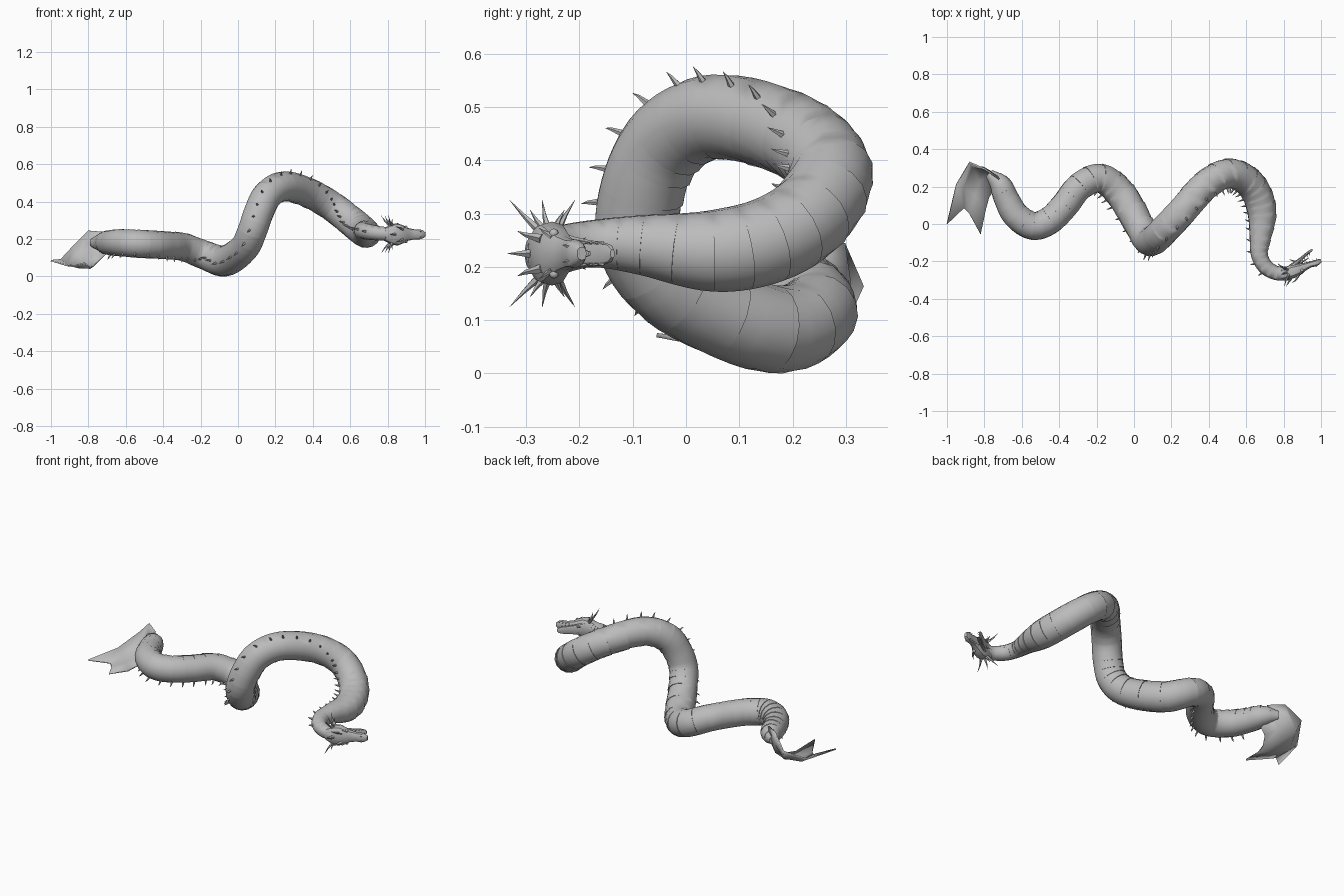
import bpy, bmesh, math
from mathutils import Vector

cube = bpy.data.objects.get("Cube")
if cube:
    bpy.data.objects.remove(cube)

grey = bpy.data.materials.new("plain_grey")
grey.use_nodes = True
TONE = (0.5, 0.5, 0.5, 1)
grey.diffuse_color = TONE
grey.node_tree.nodes["Principled BSDF"].inputs["Base Color"].default_value = TONE


def finish(bm, name, angle=40):
    """Turn a bmesh into a shaded object."""
    bmesh.ops.recalc_face_normals(bm, faces=bm.faces)
    mesh = bpy.data.meshes.new(name)
    bm.to_mesh(mesh)
    bm.free()
    mesh.materials.append(grey)
    obj = bpy.data.objects.new(name, mesh)
    bpy.context.collection.objects.link(obj)
    bpy.ops.object.select_all(action="DESELECT")
    obj.select_set(True)
    bpy.context.view_layer.objects.active = obj
    bpy.ops.object.shade_smooth_by_angle(angle=math.radians(angle))
    return obj


def loft(bm, rings):
    """Skin a run of closed rings and cap both ends."""
    rows = [[bm.verts.new(p) for p in ring] for ring in rings]
    n = len(rows[0])
    for a, b in zip(rows, rows[1:]):
        for i in range(n):
            j = (i + 1) % n
            bm.faces.new((a[i], a[j], b[j], b[i]))
    bm.faces.new(rows[0])
    bm.faces.new(rows[-1])


def spike(bm, base, tip, radius, bend=Vector(), sides=5):
    """Thin tapered thorn with a slightly bent middle."""
    axis = (tip - base).normalized()
    a = axis.orthogonal().normalized()
    b = axis.cross(a)
    rings = []
    for t, scale in ((0, 1), (0.5, 0.5), (1, 0.04)):
        c = base.lerp(tip, t) + bend * (t * (1 - t))
        rings.append([c + (a * math.cos(k) + b * math.sin(k)) * radius * scale
                      for k in (math.tau * i / sides for i in range(sides))])
    loft(bm, rings)


# Body path from neck to tail: x, y, z, radius
PATH = [
    (.83, -.265, .225, .036), (.76, -.262, .23, .038), (.70, -.225, .238, .042),
    (.67, -.16, .244, .046), (.675, -.08, .241, .057), (.685, .05, .23, .077),
    (.66, .155, .25, .081), (.6, .235, .30, .081), (.5, .27, .377, .08),
    (.38, .205, .445, .08), (.25, .06, .482, .08), (.16, -.035, .437, .08),
    (.11, -.083, .34, .08), (.075, -.085, .24, .08), (.03, -.01, .15, .08),
    (-.07, .16, .083, .083), (-.18, .245, .115, .077), (-.29, .2, .157, .075),
    (-.37, .1, .165, .075), (-.45, .02, .17, .075), (-.54, -.01, .175, .075),
    (-.63, .045, .18, .073), (-.682, .135, .18, .067), (-.715, .21, .182, .058),
    (-.775, .27, .18, .025)]


def spline(points, steps):
    """Smooth curve through the points."""
    pts = [Vector(p) for p in points]
    pts = [pts[0] * 2 - pts[1]] + pts + [pts[-1] * 2 - pts[-2]]
    out = []
    for a, b, c, d in zip(pts, pts[1:], pts[2:], pts[3:]):
        for k in range(steps):
            t = k / steps
            out.append(b + (c - a) * t / 2 + (a * 2 - b * 5 + c * 4 - d) * t * t / 2
                       + (b * 3 - a - c * 3 + d) * t ** 3 / 2)
    return out + [pts[-2]]


samples = spline(PATH, 6)
centres = [s.to_3d() for s in samples]
radii = [s[3] for s in samples]
last = len(samples) - 1
tangents = [(centres[min(i + 1, last)] - centres[max(i - 1, 0)]).normalized()
            for i in range(last + 1)]


def back_hint(p):
    """Rough direction of the spine at a point of the path."""
    if p.x > .58 and p.y > -.2:
        return Vector((-1, -.2, .3))
    if p.x < -.2:
        return Vector((0, -.75, -.8))
    return Vector((-.2, -1, max(0, p.z - .3) * 5)).normalized()


hints = [back_hint(p) for p in centres]
backs = []
for i, t in enumerate(tangents):
    h = sum(hints[max(0, i - 5):i + 6], Vector())
    backs.append((h - t * h.dot(t)).normalized())

# Body with overlapping belly plates on the side away from the spines
SIDES = 16
PLATE = 3


def body_ring(i, swell):
    side = tangents[i].cross(backs[i])
    ring = []
    for k in range(SIDES):
        a = math.tau * k / SIDES
        belly = min(1, max(0, -math.cos(a) - .5) * 3)
        ring.append(centres[i] + (backs[i] * math.cos(a) + side * math.sin(a))
                    * radii[i] * (1 + belly * swell))
    return ring


rings = []
for i in range(last + 1):
    phase = i % PLATE
    if phase == 0 and i:
        rings.append(body_ring(i, .025))
    rings.append(body_ring(i, -.025 + .05 * phase / PLATE))
bm = bmesh.new()
loft(bm, rings)
finish(bm, "body", 35)

# Evenly spaced back spines leaning toward the tail
bm = bmesh.new()
travel = 0
for i in range(8, last - 14):
    c, r, t, u = centres[i], radii[i], tangents[i], backs[i]
    travel += (centres[i + 1] - c).length
    if travel > .045:
        travel = 0
        base = c + u * r * .95
        length = .016 + .22 * r
        spike(bm, base, base + u * length + t * length * .3, .007, u * .02)
finish(bm, "back_spines")

# Head frame: forward, crown direction and side
NECK = Vector((.8, -.265, .225))
FWD = Vector((.95, .31, 0)).normalized()
UP = Vector((.31, -.95, 0)).normalized()
SIDE = Vector((0, 0, 1))


def at(f, u, s=0):
    return NECK + FWD * f + UP * u + SIDE * s


def boxy(v):
    """Push a sine or cosine outward for a squarer section."""
    return math.copysign(abs(v) ** .75, v)


def head_part(name, sections, sides=12):
    """Rounded box sections: forward, up, half width, half height."""
    part = bmesh.new()
    loft(part, [[at(f, u + h * boxy(math.cos(a)), w * boxy(math.sin(a)))
                 for a in (math.tau * k / sides for k in range(sides))]
                for f, u, w, h in sections])
    finish(part, name, 35)


head_part("skull_and_upper_jaw", [
    (-.02, 0, .034, .034), (.02, .004, .054, .036), (.055, .004, .06, .036),
    (.09, .004, .046, .03), (.115, 0, .034, .022), (.15, -.002, .027, .016),
    (.18, 0, .027, .017), (.2, -.002, .021, .014), (.212, -.004, .012, .009)])
head_part("lower_jaw", [
    (.04, -.014, .042, .02), (.08, -.031, .032, .014), (.12, -.049, .025, .009),
    (.155, -.064, .022, .008), (.176, -.071, .017, .007), (.186, -.073, .008, .004)])
head_part("tongue", [
    (.08, -.018, .012, .004), (.12, -.03, .012, .004), (.155, -.038, .004, .002)], 6)

# Paired features, mirrored across the head
thorns, teeth, eyes = bmesh.new(), bmesh.new(), bmesh.new()
for s in (-1, 1):
    # frill of thorns around the cheeks
    for k in range(5):
        a = math.radians(-40 + k * 20)
        reach = .082 if k % 2 else .1
        base = at(.02 + .008 * (k % 2), .03 * math.sin(a), s * .045)
        tip = at(-.015 + .03 * (k % 2), .1 * math.sin(a), s * reach)
        spike(thorns, base, tip, .008, FWD * -.02)
    # brow horns and nostril bumps
    spike(thorns, at(.075, .03, s * .028), at(.025, .062, s * .042), .009, UP * .03)
    spike(thorns, at(.1, .018, s * .03), at(.075, .036, s * .048), .007)
    spike(thorns, at(.185, .008, s * .014), at(.175, .022, s * .016), .007)
    # chin barbs
    spike(thorns, at(.08, -.04, s * .02), at(.05, -.065, s * .03), .006)
    # teeth
    for k in range(5):
        f = .115 + k * .019
        spike(teeth, at(f, -.008, s * .021), at(f, -.028, s * .02), .004, sides=4)
        g = .1 + k * .016
        drop = -.037 - (g - .1) * .4
        spike(teeth, at(g, drop, s * .02), at(g, drop + .018, s * .019), .004, sides=4)
    ball = bmesh.ops.create_icosphere(eyes, subdivisions=2, radius=.009)["verts"]
    bmesh.ops.translate(eyes, verts=ball, vec=at(.098, .014, s * .038))
spike(thorns, at(.03, .035), at(-.01, .07), .009)
finish(thorns, "head_thorns")
finish(teeth, "teeth")
finish(eyes, "eyes")

# Tail fin: ribs from the outer edge to the inner edge, ending in points
FIN = [
    [(-.72, .24, .238), (-.74, .265, .2), (-.735, .24, .15), (-.71, .2, .118)],
    [(-.80, .295, .245), (-.81, .305, .18), (-.78, .26, .105), (-.745, .19, .085)],
    [(-.88, .33, .165), (-.865, .305, .11), (-.825, .23, .065), (-.775, .14, .055)],
    [(-.95, .21, .09), (-.91, .2, .065), (-.85, .15, .047), (-.79, .085, .045)],
    [(-1, 0, .085), (-.91, .085, .058), (-.88, .055, .055), (-.82, -.055, .072)]]
bm = bmesh.new()
rows = [[bm.verts.new(p) for p in row] for row in FIN]
for a, b in zip(rows, rows[1:]):
    for i in range(len(a) - 1):
        bm.faces.new((a[i], a[i + 1], b[i + 1], b[i]))
fin = finish(bm, "tail_fin", 60)
solid = fin.modifiers.new("thickness", "SOLIDIFY")
solid.thickness = .008
solid.offset = 0
